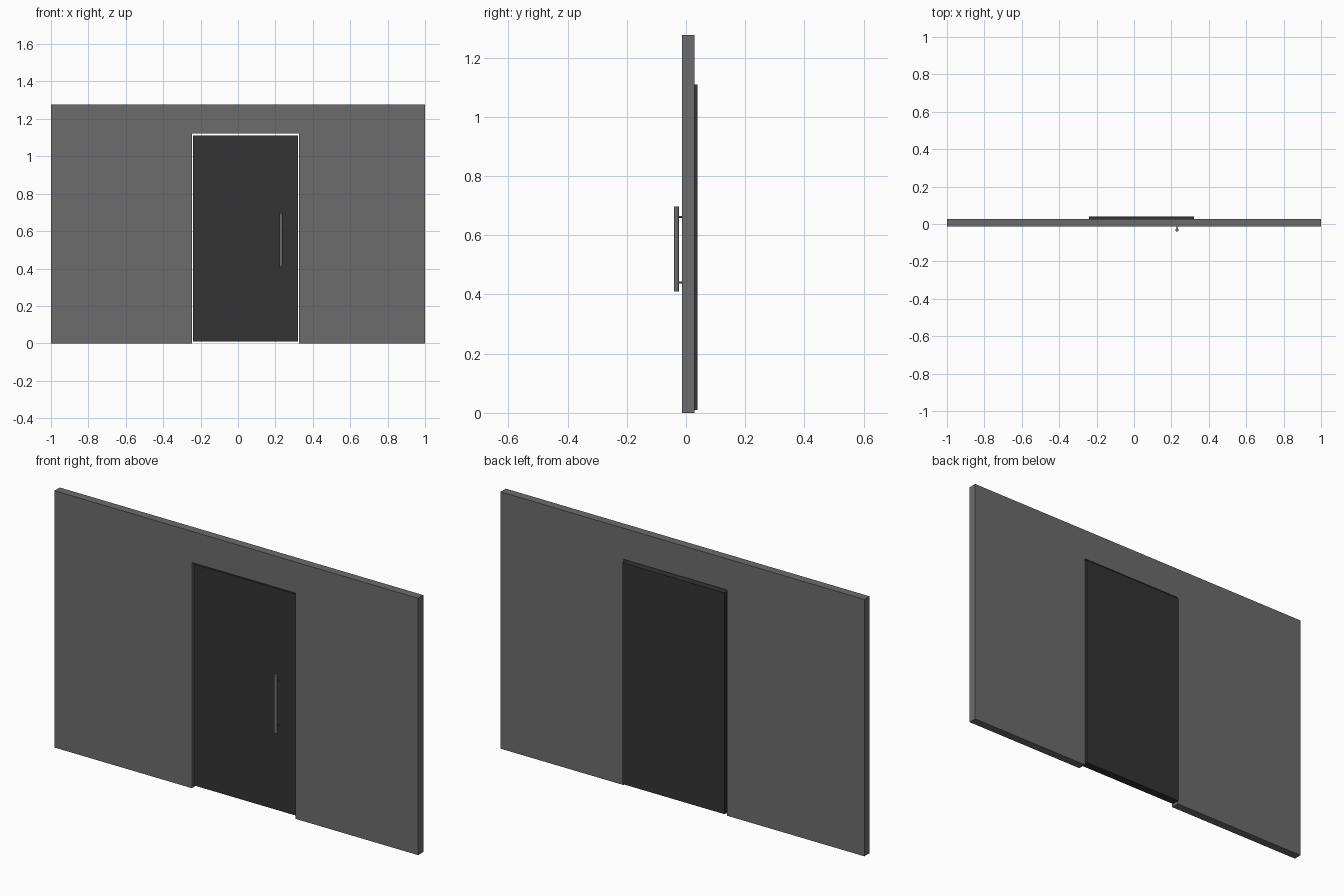
import bpy, bmesh, math

if "Cube" in bpy.data.objects:
    bpy.data.objects.remove(bpy.data.objects["Cube"])


def paint(obj, name, value):
    mat = bpy.data.materials.get(name) or bpy.data.materials.new(name)
    mat.diffuse_color = (value, value, value, 1)
    mat.use_nodes = True
    mat.node_tree.nodes["Principled BSDF"].inputs["Base Color"].default_value = mat.diffuse_color
    obj.data.materials.append(mat)


def extruded(name, outline, y0, y1):
    """Solid made from an x-z outline extruded along y."""
    bm = bmesh.new()
    face = bm.faces.new([bm.verts.new((x, y0, z)) for x, z in outline])
    ext = bmesh.ops.extrude_face_region(bm, geom=[face])
    verts = [g for g in ext["geom"] if isinstance(g, bmesh.types.BMVert)]
    bmesh.ops.translate(bm, verts=verts, vec=(0, y1 - y0, 0))
    bmesh.ops.recalc_face_normals(bm, faces=bm.faces)
    mesh = bpy.data.meshes.new(name)
    bm.to_mesh(mesh)
    bm.free()
    obj = bpy.data.objects.new(name, mesh)
    bpy.context.collection.objects.link(obj)
    return obj


def rod(name, radius, length, loc, rot=(0, 0, 0)):
    bpy.ops.mesh.primitive_cylinder_add(vertices=24, radius=radius, depth=length,
                                        location=loc, rotation=rot)
    obj = bpy.context.object
    obj.name = name
    bpy.ops.object.shade_smooth_by_angle(angle=math.radians(40))
    paint(obj, "metal_grey", 0.15)


# Wall with a doorway open at the floor
L, R, TOP = -0.245, 0.325, 1.122
wall = extruded("wall", [(-1, 0), (L, 0), (L, TOP), (R, TOP), (R, 0),
                         (1, 0), (1, 1.277), (-1, 1.277)], -0.013, 0.028)
paint(wall, "wall_grey", 0.15)

# Door leaf, set back in the opening and standing proud at the rear
door = extruded("door_leaf", [(-0.24, 0.01), (0.321, 0.01),
                              (0.321, 1.11), (-0.24, 1.11)], -0.001, 0.039)
paint(door, "door_dark", 0.033)

# Pull handle: upright bar on two standoffs
HX = 0.23
rod("handle_bar", 0.009, 0.287, (HX, -0.032, 0.553))
for i, z in enumerate((0.44, 0.662)):
    rod(f"handle_standoff_{i + 1}", 0.003, 0.032, (HX, -0.016, z), (math.pi / 2, 0, 0))
